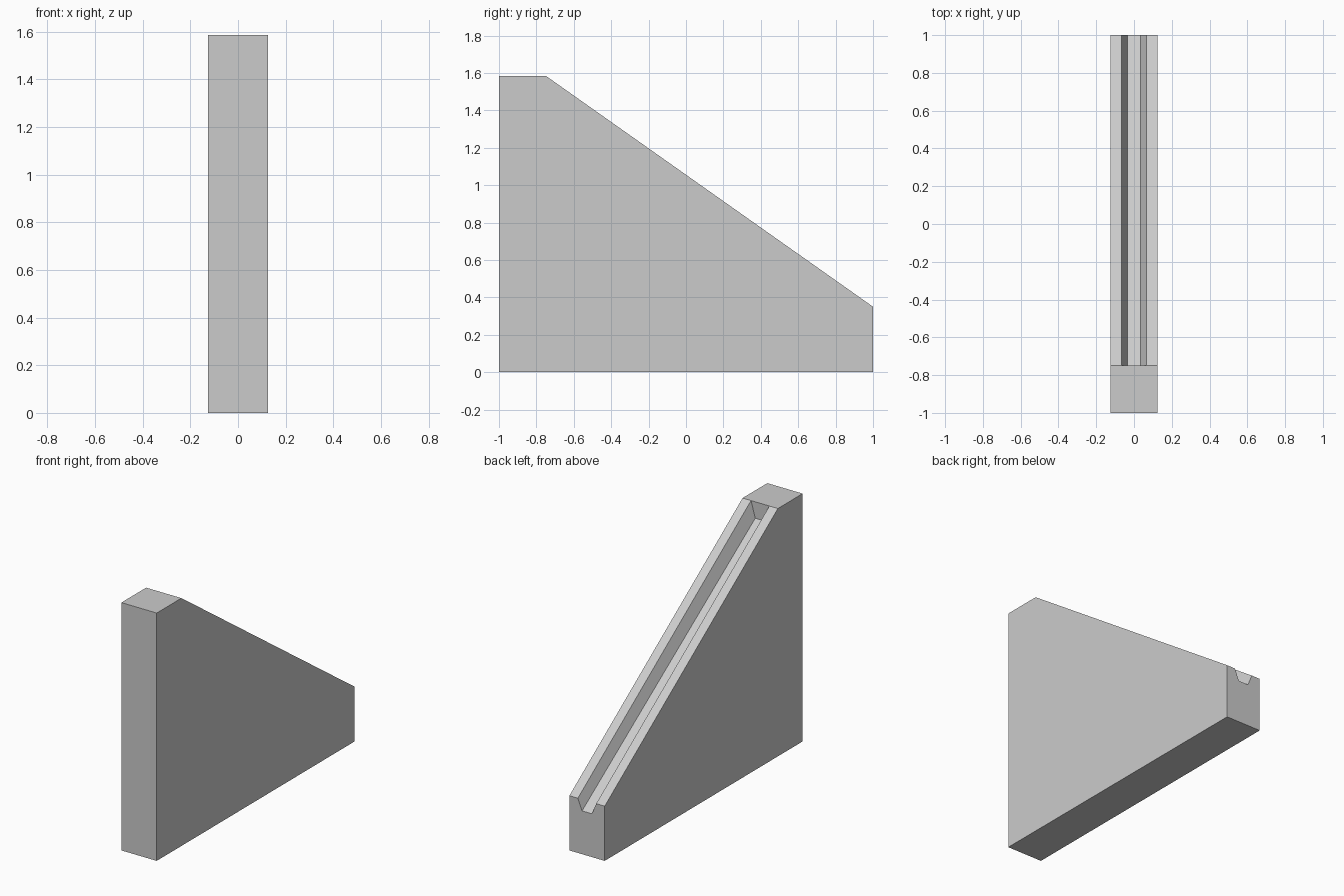
import bpy, bmesh

if "Cube" in bpy.data.objects:
    bpy.data.objects.remove(bpy.data.objects["Cube"])

HALF_W, TOP, LOW = 0.125, 1.585, 0.35


def section(bm, y, top, depth):
    # Cross-section with a tapered groove cut into the top
    pts = [(-HALF_W, 0), (HALF_W, 0), (HALF_W, top), (0.065, top),
           (0.035, top - depth), (-0.035, top - depth), (-0.065, top), (-HALF_W, top)]
    return [bm.verts.new((x, y, z)) for x, z in pts]


bm = bmesh.new()

# Sloped grooved body
high = section(bm, -0.75, TOP, 0.105)
low = section(bm, 1.0, LOW, 0.073)
n = len(high)
for i in range(n):
    j = (i + 1) % n
    bm.faces.new((high[i], high[j], low[j], low[i]))
bm.faces.new(low)

# Flat-topped block closing the high end of the groove
front = [bm.verts.new((x, -1, z)) for x, z in
         ((-HALF_W, 0), (HALF_W, 0), (HALF_W, TOP), (-HALF_W, TOP))]
back = [high[0], high[1], high[2], high[7]]
for i in (0, 1, 3):
    j = (i + 1) % 4
    bm.faces.new((front[i], front[j], back[j], back[i]))
bm.faces.new((front[2], front[3], high[7], high[6], high[3], high[2]))
bm.faces.new(front)
bm.faces.new(high[3:7])  # groove end wall

bmesh.ops.recalc_face_normals(bm, faces=bm.faces)
mesh = bpy.data.meshes.new("stair_side_wall")
bm.to_mesh(mesh)
bm.free()
wall = bpy.data.objects.new("stair_side_wall", mesh)
bpy.context.collection.objects.link(wall)
